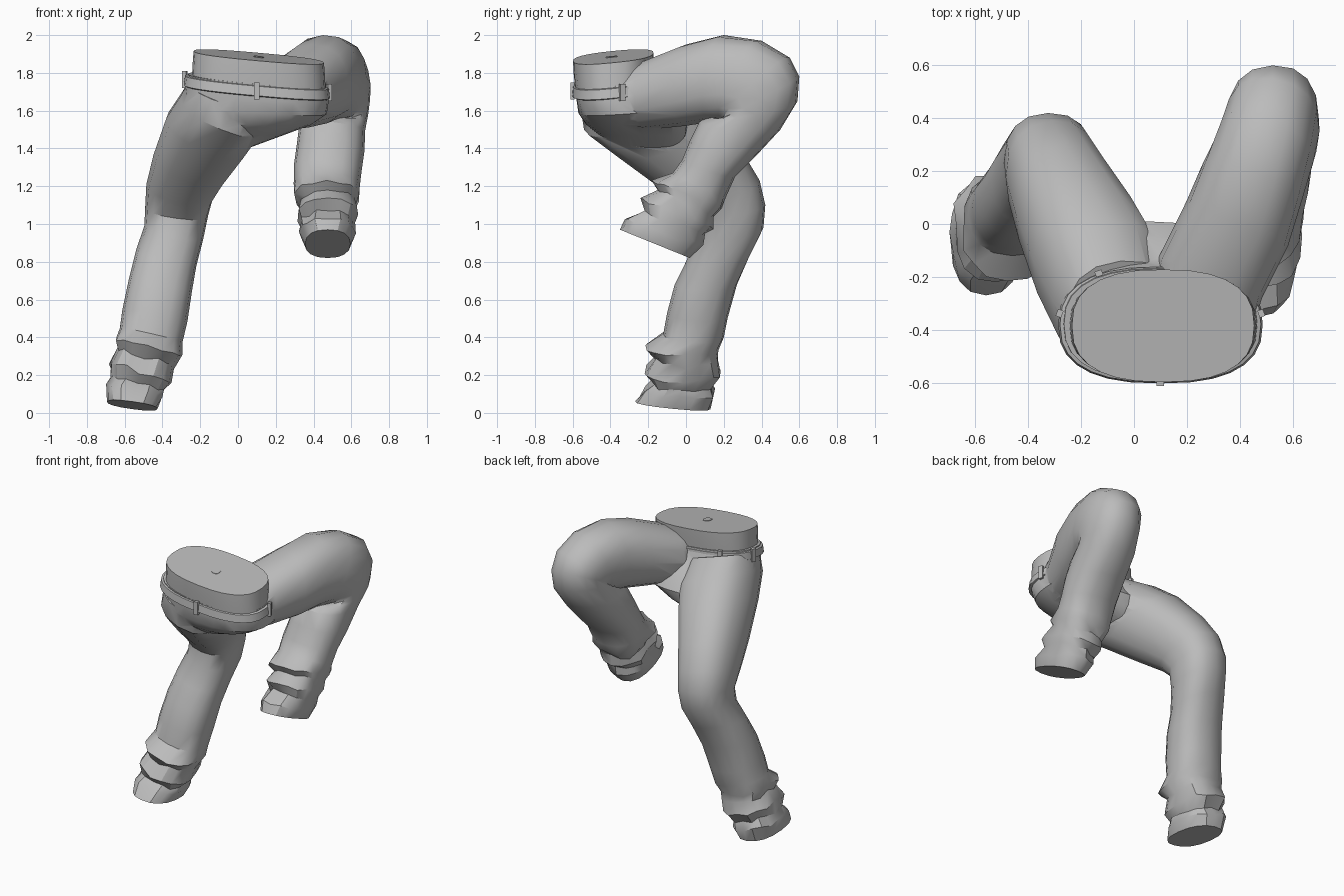
import bpy, bmesh, math, random
from mathutils import Vector

random.seed(4)
cube = bpy.data.objects.get("Cube")
if cube:
    bpy.data.objects.remove(cube, do_unlink=True)

grey = bpy.data.materials.new("cloth_grey")
grey.use_nodes = True
colour = (0.5, 0.5, 0.5, 1)
grey.diffuse_color = colour
grey.node_tree.nodes["Principled BSDF"].inputs["Base Color"].default_value = colour


def loft(name, rings):
    """Skin a list of equal point rings and close both ends."""
    bm = bmesh.new()
    loops = [[bm.verts.new(p) for p in ring] for ring in rings]
    count = len(loops[0])
    for low, high in zip(loops, loops[1:]):
        for i in range(count):
            j = (i + 1) % count
            bm.faces.new((low[i], low[j], high[j], high[i]))
    bm.faces.new(loops[0])
    bm.faces.new(loops[-1])
    bmesh.ops.recalc_face_normals(bm, faces=bm.faces)
    mesh = bpy.data.meshes.new(name)
    bm.to_mesh(mesh)
    bm.free()
    mesh.materials.append(grey)
    obj = bpy.data.objects.new(name, mesh)
    bpy.context.collection.objects.link(obj)
    return obj


def rounded(angle, power=0.85):
    """Point on a slightly squared unit circle."""
    c, s = math.cos(angle), math.sin(angle)
    return (math.copysign(abs(c) ** power, c), math.copysign(abs(s) ** power, s))


def leg(name, rows, first_fold, sides=16):
    """Each row: two opposite points (y, z), (y, z), then centre x and half width."""
    mids = [Vector((x, (ya + yb) / 2, (za + zb) / 2)) for ya, za, yb, zb, x, w in rows]
    rings = []
    for k, (ya, za, yb, zb, x, w) in enumerate(rows):
        tangent = mids[min(k + 1, len(rows) - 1)] - mids[max(k - 1, 0)]
        half = Vector((0, yb - ya, zb - za)) / 2
        side = tangent.cross(half).normalized() * w
        if side.x < 0:
            side = -side
        crumple = 0.016 if first_fold <= k < len(rows) - 1 else 0
        ring = []
        for i in range(sides):
            c, s = rounded(math.tau * i / sides)
            p = mids[k] + half * c + side * s
            ring.append(p + tangent.normalized() * random.uniform(-crumple, crumple)
                        + (half * c + side * s) * random.uniform(-crumple, crumple) * 4)
        rings.append(ring)
    return loft(name, rings)


def tilt(x, y):
    return -0.09 * (x - 0.11) + 0.1 * (y + 0.385)


def hip_ring(z, cx, cy, hx, hy, lean, sides=28):
    ring = []
    for i in range(sides):
        c, s = rounded(math.tau * i / sides, 0.8)
        x, y = cx + hx * c, cy + hy * s
        ring.append(Vector((x, y, z + lean * tilt(x, y))))
    return ring


# Hips and seat
trousers = loft("trousers", [hip_ring(*r) for r in (
    (1.76, 0.1, -0.38, 0.365, 0.21, 1),
    (1.68, 0.1, -0.36, 0.38, 0.22, 1),
    (1.6, 0.09, -0.31, 0.38, 0.26, 0.7),
    (1.53, 0.05, -0.26, 0.34, 0.27, 0.3),
    (1.47, 0, -0.23, 0.24, 0.23, 0),
    (1.4, -0.08, -0.2, 0.13, 0.16, 0))])

# Lower leg and thigh that reach down to the ground
right_leg = leg("right_leg", (
    (-.56, 1.63, -.14, 1.76, -.05, .22),
    (-.54, 1.5, .01, 1.67, -.09, .235),
    (-.38, 1.38, .15, 1.56, -.17, .23),
    (-.17, 1.22, .3, 1.38, -.26, .2),
    (-.02, 1.11, .39, 1.23, -.31, .18),
    (.06, 1.03, .42, 1.1, -.325, .168),
    (.05, .93, .41, .98, -.34, .16),
    (0, .8, .34, .84, -.38, .165),
    (-.06, .68, .27, .68, -.41, .17),
    (-.1, .53, .22, .5, -.44, .175),
    (-.12, .42, .2, .4, -.46, .17),
    (-.21, .36, .18, .33, -.48, .18),
    (-.16, .3, .17, .28, -.49, .155),
    (-.22, .22, .19, .22, -.52, .17),
    (-.18, .16, .14, .15, -.53, .145),
    (-.22, .12, .15, .1, -.55, .155),
    (-.27, .06, .13, .02, -.56, .135)), 11)

# Raised leg with the bent knee
left_leg = leg("left_leg", (
    (-.42, 1.78, -.36, 1.53, .24, .2),
    (-.2, 1.87, -.2, 1.5, .29, .21),
    (0, 1.95, 0, 1.52, .39, .21),
    (.2, 2, .13, 1.54, .45, .2),
    (.4, 1.97, .19, 1.54, .5, .19),
    (.55, 1.88, .2, 1.55, .525, .18),
    (.6, 1.78, .18, 1.56, .525, .175),
    (.59, 1.65, .13, 1.57, .52, .172),
    (.5, 1.5, .07, 1.54, .5, .175),
    (.37, 1.36, .02, 1.44, .49, .18),
    (.26, 1.25, -.02, 1.34, .475, .18),
    (.21, 1.14, -.07, 1.27, .47, .175),
    (.2, 1.08, -.18, 1.22, .47, .175),
    (.15, 1.04, -.15, 1.17, .475, .15),
    (.16, .98, -.25, 1.13, .475, .165),
    (.09, .94, -.22, 1.07, .475, .14),
    (.08, .88, -.31, 1.03, .475, .145),
    (.02, .82, -.35, .97, .475, .12)), 12)

# Merge the legs into the hips
bpy.context.view_layer.objects.active = trousers
for part in (right_leg, left_leg):
    union = trousers.modifiers.new("join", "BOOLEAN")
    union.operation, union.solver, union.object = "UNION", "EXACT", part
    bpy.ops.object.modifier_apply(modifier=union.name)
    bpy.data.objects.remove(part, do_unlink=True)

# Waistband, the flat-topped waist inside it, and the small plug on top
waistband = loft("waistband", [hip_ring(z, 0.1, -0.38, hx, hy, 1) for z, hx, hy in (
    (1.695, 0.375, 0.215), (1.7, 0.387, 0.223), (1.75, 0.38, 0.218), (1.755, 0.36, 0.2))])
waist = loft("waist", [hip_ring(z, 0.11, -0.385, hx, hy, 1) for z, hx, hy in (
    (1.72, 0.355, 0.2), (1.82, 0.35, 0.21), (1.885, 0.345, 0.213))])
plug = loft("waist_plug", [hip_ring(z, 0.11, -0.395, 0.027, 0.032, 1, 12)
                           for z in (1.875, 1.888)])

# Belt loops around the waistband
loops = []
for turn in (0.02, 0.16, 0.34, 0.48, 0.75):
    angle = math.tau * turn
    c, s = rounded(angle, 0.8)
    out = Vector((c * 0.5, s, 0)).normalized()
    along = Vector((-out.y, out.x, 0)) * 0.014
    base = Vector((0.1 + 0.383 * c, -0.38 + 0.22 * s, 0))
    rings = []
    for z in (1.68, 1.77):
        p = base + Vector((0, 0, z + tilt(base.x, base.y)))
        rings.append([p - along - out * 0.01, p + along - out * 0.01,
                      p + along + out * 0.012, p - along + out * 0.012])
    loops.append(loft("belt_loop", rings))

# Smooth cloth with crisp creases
bpy.ops.object.select_all(action="DESELECT")
for obj in (trousers, waistband, waist, plug, *loops):
    obj.select_set(True)
bpy.ops.object.shade_smooth_by_angle(angle=math.radians(32))
